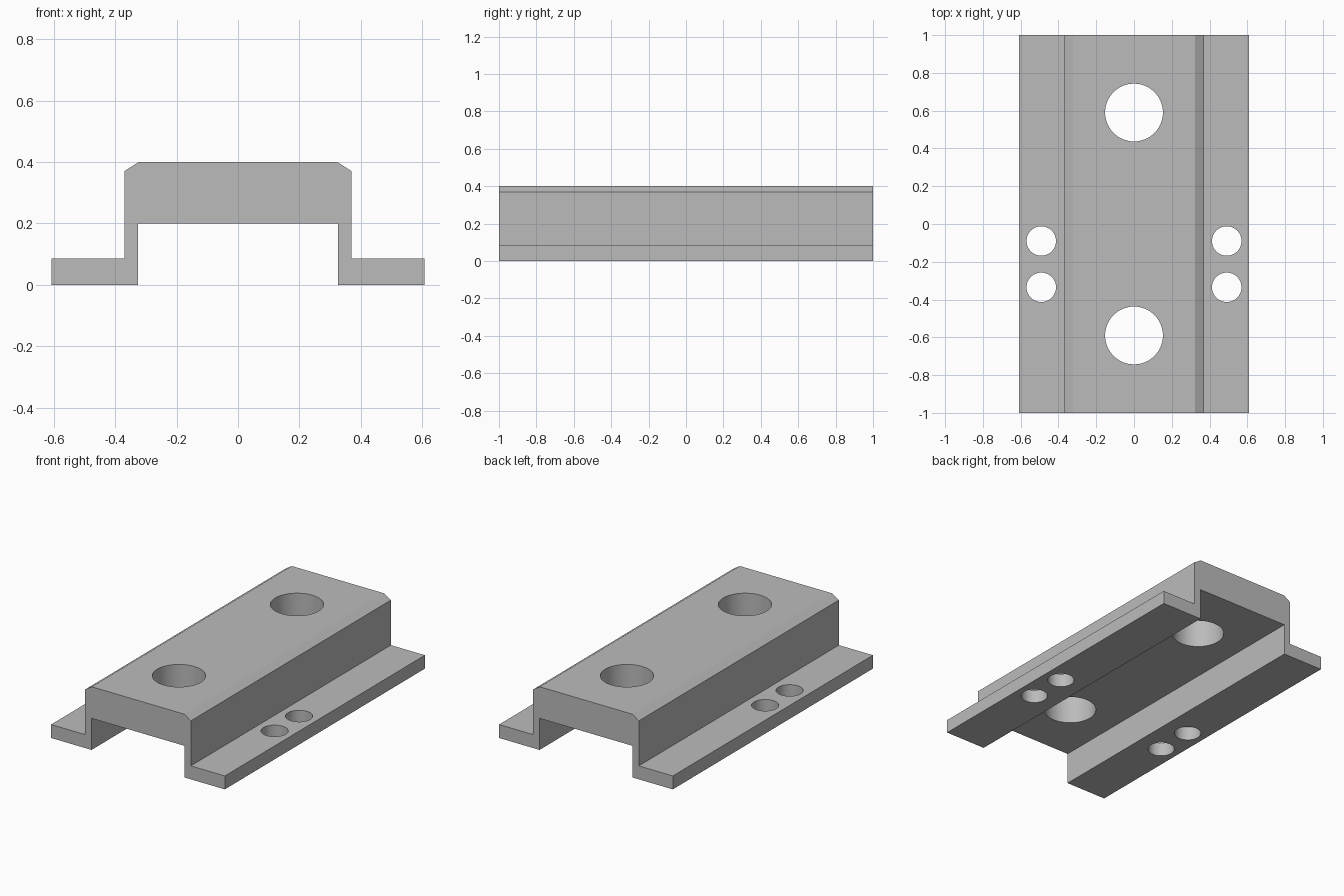
import bpy
import bmesh
import math

cube = bpy.data.objects.get("Cube")
if cube:
    bpy.data.objects.remove(cube, do_unlink=True)

LENGTH = 2.0
HEIGHT = 0.4

grey = bpy.data.materials.new("plain grey")
grey.use_nodes = True
colour = (0.5, 0.5, 0.5, 1.0)
grey.diffuse_color = colour
grey.node_tree.nodes["Principled BSDF"].inputs["Base Color"].default_value = colour


def make_object(name, bm):
    bmesh.ops.recalc_face_normals(bm, faces=bm.faces)
    mesh = bpy.data.meshes.new(name)
    bm.to_mesh(mesh)
    bm.free()
    mesh.materials.append(grey)
    obj = bpy.data.objects.new(name, mesh)
    bpy.context.collection.objects.link(obj)
    return obj


# Flanged channel: half cross-section, mirrored and extruded along y
half = [(0.325, 0.2), (0.325, 0), (0.608, 0), (0.608, 0.085),
        (0.37, 0.085), (0.37, 0.37), (0.323, HEIGHT)]
section = half + [(-x, z) for x, z in reversed(half)]
bm = bmesh.new()
face = bm.faces.new([bm.verts.new((x, -LENGTH / 2, z)) for x, z in section])
extruded = bmesh.ops.extrude_face_region(bm, geom=[face])
moved = [v for v in extruded["geom"] if isinstance(v, bmesh.types.BMVert)]
bmesh.ops.translate(bm, verts=moved, vec=(0, LENGTH, 0))
bracket = make_object("mounting_bracket", bm)

# Through holes: two large in the top, a pair of small ones in each flange
holes = [(0, y, 0.153) for y in (-0.59, 0.59)]
holes += [(x, y, 0.078) for x in (-0.491, 0.491) for y in (-0.335, -0.09)]
bm = bmesh.new()
for x, y, radius in holes:
    made = bmesh.ops.create_cone(bm, cap_ends=True, segments=64, radius1=radius,
                                 radius2=radius, depth=1)
    bmesh.ops.translate(bm, verts=made["verts"], vec=(x, y, HEIGHT / 2))
cutter = make_object("hole_cutter", bm)
cutter.hide_render = True

cut = bracket.modifiers.new("holes", 'BOOLEAN')
cut.operation = 'DIFFERENCE'
cut.solver = 'EXACT'
cut.object = cutter

# Apply the cut, then smooth only the round hole walls
bpy.ops.object.select_all(action='DESELECT')
bracket.select_set(True)
bpy.context.view_layer.objects.active = bracket
bpy.ops.object.modifier_apply(modifier=cut.name)
bpy.data.objects.remove(cutter, do_unlink=True)
bpy.ops.object.shade_smooth_by_angle(angle=math.radians(25))
